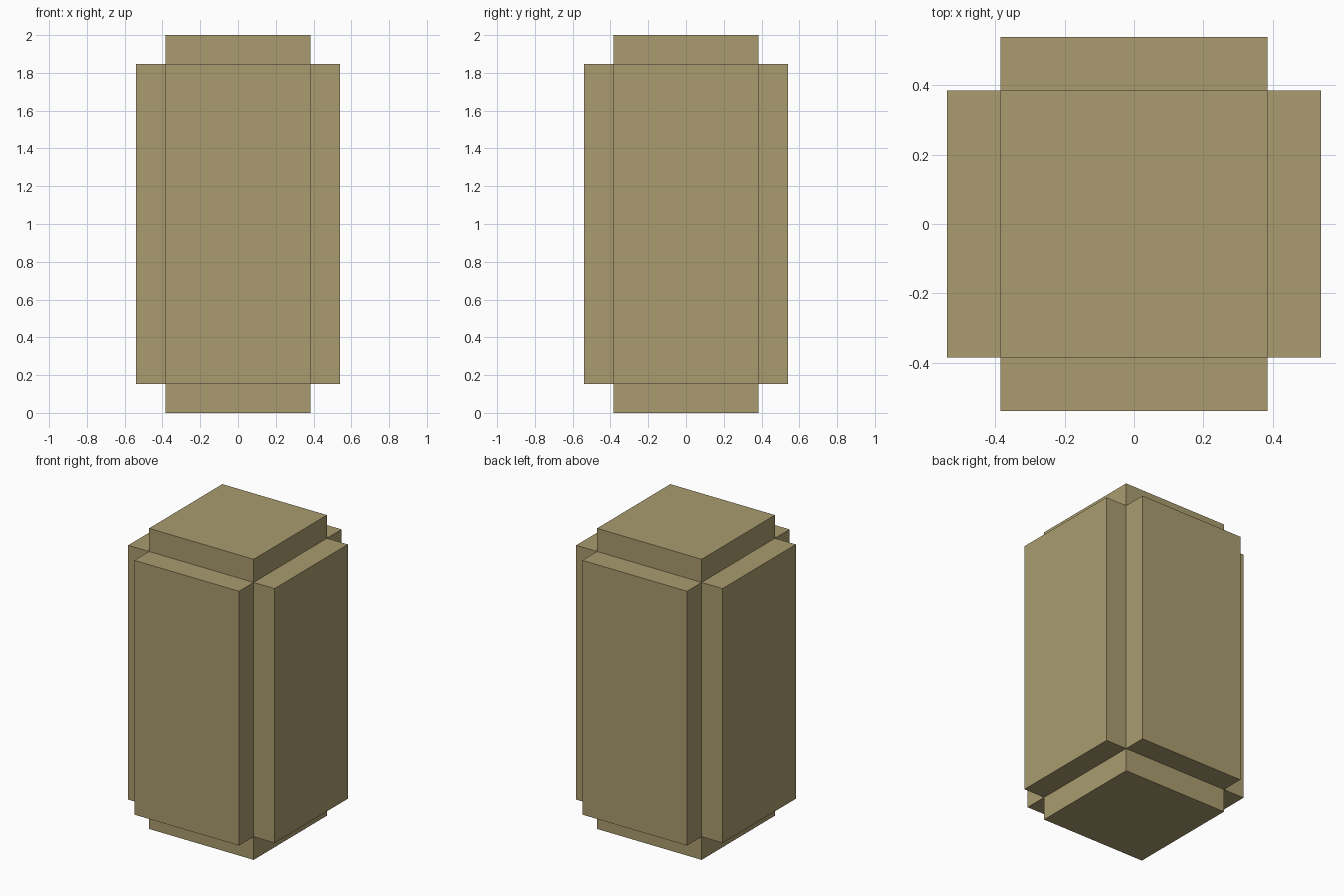
import bpy
import bmesh

cube = bpy.data.objects.get("Cube")
if cube:
    bpy.data.objects.remove(cube, do_unlink=True)

HALF = 0.385      # half width of the core
STEP = 0.154      # how far each side panel stands out
HEIGHT = 2.0

# Flat khaki material
khaki = bpy.data.materials.new("khaki")
khaki.use_nodes = True
colour = (0.402, 0.333, 0.159, 1)
khaki.diffuse_color = colour
khaki.node_tree.nodes["Principled BSDF"].inputs["Base Color"].default_value = colour

# Core block between the end caps
bm = bmesh.new()
bmesh.ops.create_cube(bm, size=1)
bmesh.ops.scale(bm, vec=(2 * HALF, 2 * HALF, HEIGHT - 2 * STEP), verts=bm.verts)
bmesh.ops.translate(bm, vec=(0, 0, HEIGHT / 2), verts=bm.verts)
bm.normal_update()

# Raised panel pulled straight out of each of the six faces
for face in list(bm.faces):
    offset = face.normal * STEP
    panel = bmesh.ops.extrude_discrete_faces(bm, faces=[face])["faces"][0]
    bmesh.ops.translate(bm, vec=offset, verts=panel.verts)
bmesh.ops.recalc_face_normals(bm, faces=bm.faces)

mesh = bpy.data.meshes.new("panelled_block")
bm.to_mesh(mesh)
bm.free()
mesh.materials.append(khaki)
block = bpy.data.objects.new("panelled_block", mesh)
bpy.context.collection.objects.link(block)
